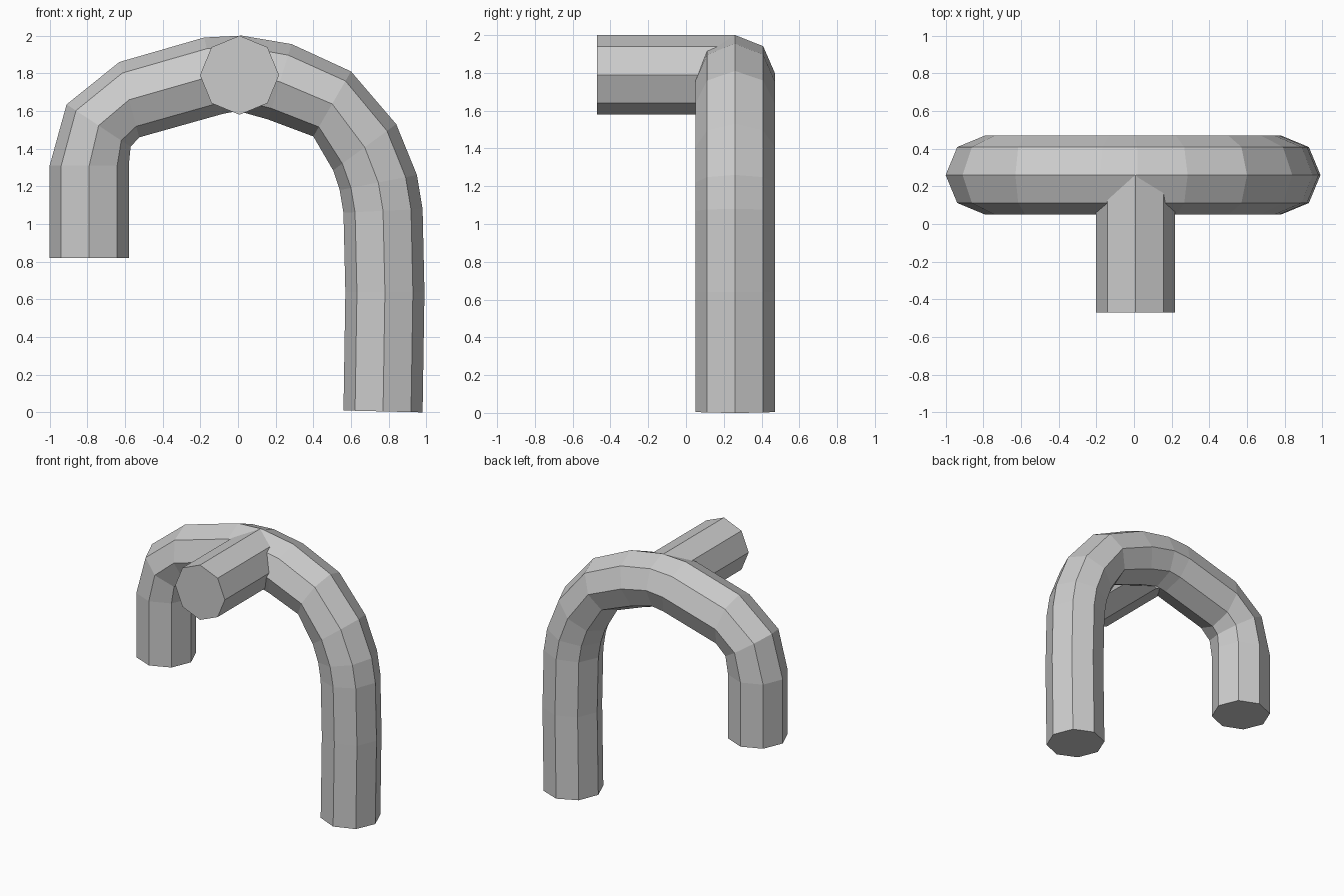
import bpy, bmesh
from math import cos, sin, pi
from mathutils import Vector

if "Cube" in bpy.data.objects:
    bpy.data.objects.remove(bpy.data.objects["Cube"])

SIDES, RADIUS = 8, 0.21


def make_tube(name, stations):
    """Octagonal tube; each station is (centre, first radius vector, second radius vector)."""
    bm = bmesh.new()
    rings = []
    for c, u, v in stations:
        rings.append([bm.verts.new(c + u * cos(2 * pi * i / SIDES) + v * sin(2 * pi * i / SIDES))
                      for i in range(SIDES)])
    for a, b in zip(rings, rings[1:]):
        for i in range(SIDES):
            j = (i + 1) % SIDES
            bm.faces.new((a[i], a[j], b[j], b[i]))
    bm.faces.new(rings[0])
    bm.faces.new(rings[-1])
    bmesh.ops.recalc_face_normals(bm, faces=bm.faces)
    mesh = bpy.data.meshes.new(name)
    bm.to_mesh(mesh)
    bm.free()
    obj = bpy.data.objects.new(name, mesh)
    bpy.context.collection.objects.link(obj)
    return obj


# Bent pipe: outer and inner (x, z) of the bend at each ring, short leg to long leg
bend = [
    ((-1.00, 0.82), (-0.58, 0.82)),
    ((-1.00, 1.31), (-0.58, 1.31)),
    ((-0.91, 1.635), (-0.57, 1.41)),
    ((-0.63, 1.86), (-0.525, 1.46)),
    ((-0.18, 1.99), (-0.08, 1.585)),
    ((0.02, 2.00), (0.00, 1.60)),
    ((0.285, 1.955), (0.16, 1.555)),
    ((0.60, 1.81), (0.40, 1.465)),
    ((0.84, 1.53), (0.505, 1.285)),
    ((0.95, 1.26), (0.54, 1.18)),
    ((0.98, 1.08), (0.56, 1.06)),
    ((0.99, 0.64), (0.57, 0.64)),
    ((0.98, 0.00), (0.56, 0.01)),
]
stations = []
for (ox, oz), (ix, iz) in bend:
    outer, inner = Vector((ox, 0.26, oz)), Vector((ix, 0.26, iz))
    stations.append(((outer + inner) / 2, (outer - inner) / 2, Vector((0, RADIUS, 0))))
make_tube("bent_pipe", stations)

# Straight stub running forward from the top of the bend
make_tube("front_stub", [
    (Vector((0.008, y, 1.79)), Vector((RADIUS, 0, 0)), Vector((0, 0, RADIUS)))
    for y in (-0.47, 0.26)
])
